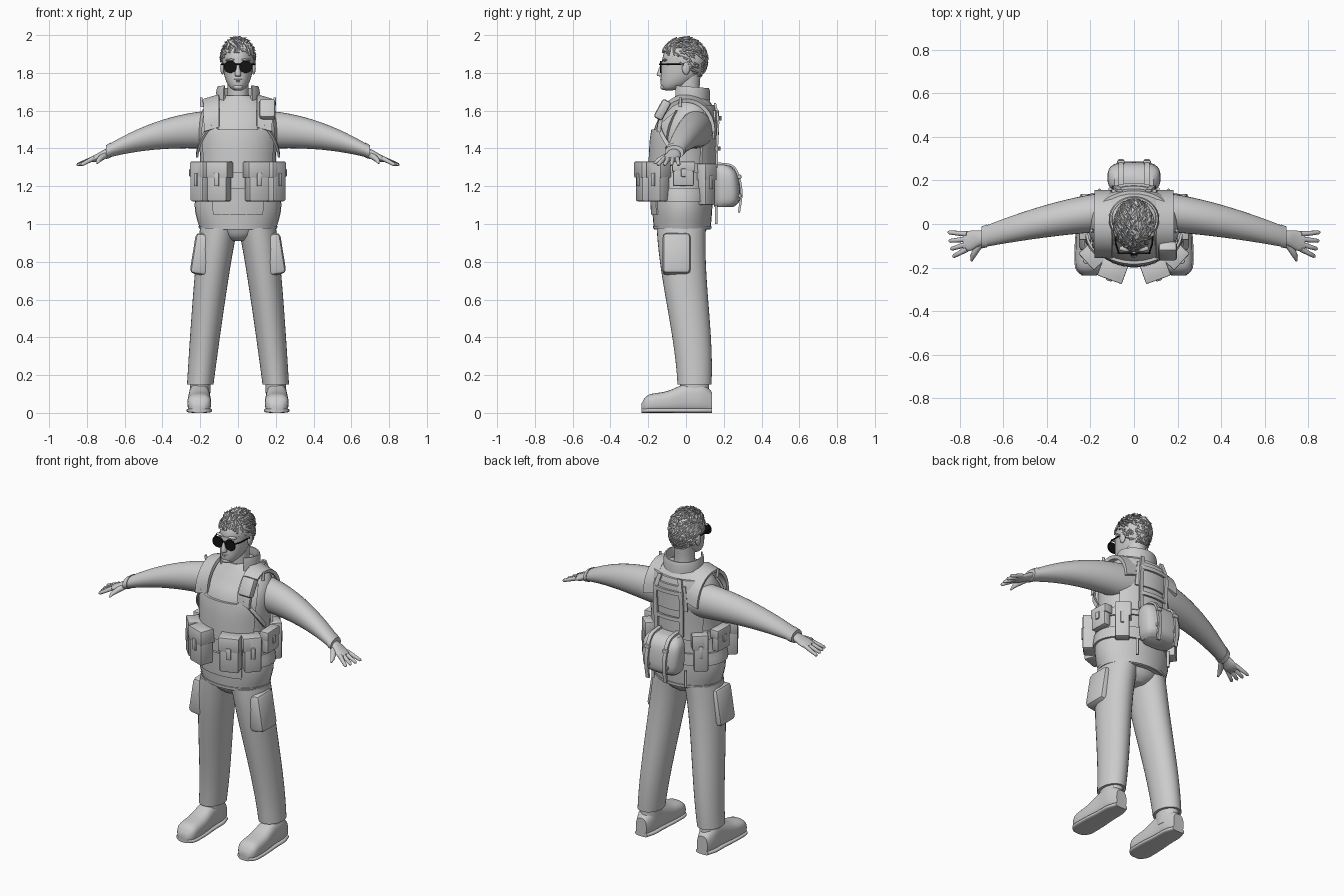
import bpy, bmesh, math, random
from mathutils import Vector, Matrix, noise

random.seed(4)
if "Cube" in bpy.data.objects:
    bpy.data.objects.remove(bpy.data.objects["Cube"])


def material(name, shade):
    colour = (shade, shade, shade, 1)
    made_material = bpy.data.materials.new(name)
    made_material.use_nodes = True
    made_material.diffuse_color = colour
    made_material.node_tree.nodes["Principled BSDF"].inputs["Base Color"].default_value = colour
    return made_material


GREY = material("plain grey", .6)
BLACK = material("lens black", .006)
made = []


def finish(name, bm, mat=GREY):
    bmesh.ops.recalc_face_normals(bm, faces=bm.faces)
    mesh = bpy.data.meshes.new(name)
    bm.to_mesh(mesh)
    bm.free()
    mesh.materials.append(mat)
    ob = bpy.data.objects.new(name, mesh)
    bpy.context.collection.objects.link(ob)
    made.append(ob)


def mix(start, end, t):
    return start + (end - start) * t


def spline(rows, steps=4):
    """Smoothly resample rows of numbers."""
    rows = [Vector(row) for row in rows]
    out, last = [], len(rows) - 1
    for i in range(last):
        a, b, c, d = (rows[min(max(i + k, 0), last)] for k in (-1, 0, 1, 2))
        for step in range(steps):
            t = step / steps
            out.append(b + (c - a) * (t / 2) + (a * 2 - b * 5 + c * 4 - d) * (t * t / 2)
                       + (b * 3 - a - c * 3 + d) * (t ** 3 / 2))
    return out + [rows[-1]]


def stations(rule, steps=14):
    return [rule(i / steps) for i in range(steps + 1)]


def circle(count):
    return [(math.cos(math.tau * i / count), math.sin(math.tau * i / count)) for i in range(count)]


def skin(bm, rings):
    rings = [[bm.verts.new(point) for point in ring] for ring in rings]
    count = len(rings[0])
    for a, b in zip(rings, rings[1:]):
        for i in range(count):
            j = (i + 1) % count
            bm.faces.new((a[i], a[j], b[j], b[i]))
    bm.faces.new(rings[0])
    bm.faces.new(rings[-1])


def loft(name, axis, rows, side=1, power=1, mat=GREY):
    """Rows hold the place on the axis, two centre values and two radii."""
    bm, rings = bmesh.new(), []
    for t, a, b, ra, rb in rows:
        ring = []
        for c, s in circle(32):
            u = a + ra * math.copysign(abs(c) ** power, c)
            v = b + rb * math.copysign(abs(s) ** power, s)
            x, y, z = {"X": (t, u, v), "Y": (u, t, v), "Z": (u, v, t)}[axis]
            ring.append((x * side, y, z))
        rings.append(ring)
    skin(bm, rings)
    finish(name, bm, mat)


def column(name, rows, power=1):
    """Upright central part: height, depth centre, half width, half depth."""
    loft(name, "Z", [(z, 0, y, rx, ry) for z, y, rx, ry in spline(rows)], power=power)


def add_tube(bm, points, radii, sides=10):
    points, rings = [Vector(p) for p in points], []
    for i, (p, radius) in enumerate(zip(points, radii)):
        along = points[min(i + 1, len(points) - 1)] - points[max(i - 1, 0)]
        turn = along.to_track_quat("Z", "Y")
        rings.append([p + turn @ Vector((c, s, 0)) * radius for c, s in circle(sides)])
    skin(bm, rings)


def tube(name, points, radii, mat=GREY):
    bm = bmesh.new()
    add_tube(bm, points, radii)
    finish(name, bm, mat)


def ribbon(name, points, across, width, thick=.012):
    bm, rings, across = bmesh.new(), [], Vector(across).normalized()
    points = spline(points)
    for i, p in enumerate(points):
        along = points[min(i + 1, len(points) - 1)] - points[max(i - 1, 0)]
        w, t = across * width / 2, across.cross(along).normalized() * thick / 2
        rings.append([p + w + t, p - w + t, p - w - t, p + w - t])
    skin(bm, rings)
    finish(name, bm)


def ellipsoid(name, place, radii):
    bm = bmesh.new()
    bmesh.ops.create_uvsphere(bm, u_segments=32, v_segments=20, radius=1)
    bm.transform(Matrix.Translation(place) @ Matrix.Diagonal((*radii, 1)))
    finish(name, bm)


def box(name, placement, size, bevel=.005):
    bm = bmesh.new()
    bmesh.ops.create_cube(bm, size=1)
    bm.transform(Matrix.Diagonal((*size, 1)))
    bmesh.ops.bevel(bm, geom=bm.edges[:], offset=bevel, segments=2, profile=.5, affect="EDGES")
    bm.transform(placement)
    finish(name, bm)


# Jacket body
TORSO = [(.97, -.02, .2, .15), (1.1, -.02, .23, .16), (1.3, -.02, .2, .165), (1.5, -.01, .21, .16),
         (1.6, .02, .19, .13), (1.65, .025, .14, .1), (1.68, .025, .08, .08)]
column("jacket", TORSO)
SAMPLES = spline(TORSO)


def on_torso(degrees, z, off):
    k = next((i for i, row in enumerate(SAMPLES) if i and row[0] >= z), len(SAMPLES) - 1)
    low, high = SAMPLES[k - 1], SAMPLES[k]
    _, y, rx, ry = low.lerp(high, (z - low[0]) / (high[0] - low[0]))
    c, s = math.cos(math.radians(degrees)), math.sin(math.radians(degrees))
    normal = Vector((c / rx, s / ry, 0)).normalized()
    return Vector((rx * c, y + ry * s, z)) + normal * off, normal


def patch(name, middle, spread, low, high, off, rise=0):
    """Panel wrapped on the jacket; its top may rise toward the sides."""
    bm, rings = bmesh.new(), []
    for t in stations(lambda t: t * 2 - 1, max(8, spread // 4)):
        angle = middle + spread * t
        top = high + rise * min(1, max(0, abs(t) * 2 - 1))
        heights = stations(lambda h: mix(low, top, h), 8)
        rings.append([on_torso(angle, z, off)[0] for z in heights]
                     + [on_torso(angle, z, -.01)[0] for z in reversed(heights)])
    skin(bm, rings)
    finish(name, bm)


# Vest panels, belt and hem
FRONT, BACK = -90, 90
patch("vest_front", FRONT, 60, 1.3, 1.5, .014, rise=.1)
patch("vest_back", BACK, 55, 1.3, 1.63, .014)
patch("vest_back_plate", BACK, 30, 1.45, 1.6, .024)
patch("vest_waist", FRONT, 180, 1.27, 1.32, .01)
patch("waist_belt", FRONT, 180, 1.12, 1.19, .012)
patch("hem_panel", FRONT, 35, 1.05, 1.14, .008)
patch("hem_band", FRONT, 180, .975, .99, .004)


def pouch(name, degrees, low, high, width, depth):
    def placed(share, out):
        place, normal = on_torso(degrees, mix(low, high, share), out)
        return Matrix.Translation(place) @ Matrix.Rotation(math.atan2(normal.y, normal.x) - math.pi / 2, 4, "Z")

    height = high - low
    box(name, placed(.5, depth / 2), (width, depth, height), .01)
    box(name + "_flap", placed(.8, depth / 2), (width + .01, depth + .01, height * .4))
    box(name + "_tab", placed(.55, depth), (width / 4, .02, height / 3))


def sleeve(t):
    ease = t ** 1.5
    return (mix(.1, .7, t), mix(.055, -.062, ease), mix(1.5, 1.38, t ** 2.2),
            mix(.09, .046, ease), mix(.102, .032, ease))


def trouser_leg(t):
    return (mix(.98, .15, t), mix(.1, .2, t ** .8), mix(-.025, .045, t * t * (3 - 2 * t)),
            mix(.1, .07, t), mix(.13, .09, t))


# Boot outline: place along the foot, half width, height
BOOT = [(-.235, .03, .05), (-.2, .06, .095), (-.1, .062, .115), (0, .055, .155), (.08, .053, .16), (.138, .035, .11)]

for side, label in ((1, "left_"), (-1, "right_")):
    def at(x, y, z):
        return Vector((x * side, y, z))

    # Belt pouches, with angles counted from the front
    for part, angle, low, high, width, depth in (("front_pouch", 24, 1.12, 1.33, .11, .085),
                                                 ("hip_pouch", 53, 1.12, 1.33, .095, .075),
                                                 ("side_pouch", 92, 1.2, 1.33, .11, .045),
                                                 ("rear_pouch", 132, 1.1, 1.32, .08, .055)):
        pouch(label + part, FRONT + angle * side, low, high, width, depth)

    # Vest straps
    ribbon(label + "shoulder_strap", stations(lambda t: at(.14, -.145 * math.cos(math.pi * t),
                                                           1.5 + .165 * math.sin(math.pi * t)), 8),
           at(1, 0, -.3), .085, .02)
    ribbon(label + "chest_strap", stations(lambda t: on_torso(FRONT + side * mix(38, 80, t), mix(1.53, 1.36, t),
                                                              .02)[0], 4), (0, 3, 4), .022)
    ribbon(label + "back_strap", stations(lambda t: on_torso(BACK - 22 * side, mix(1.64, 1.3, t), .03)[0], 4),
           (1, 0, 0), .025)
    tube(label + "strap_end", [at(.11, .16, 1.1), at(.11, .16, 1)], [.008, .008])
    tube(label + "strap_button", [at(.19, -.03, 1.62), at(.195, -.03, 1.67)], [.01, .007])

    # Sleeve and hand
    loft(label + "sleeve", "X", stations(sleeve), side)
    loft(label + "cuff", "X", [(x, y, z, ry + .004, rz + .004) for x, y, z, ry, rz in stations(sleeve, 24)[-2:]], side)
    loft(label + "palm", "X", spline([(.66, -.058, 1.39, .028, .022), (.71, -.066, 1.37, .036, .023),
                                      (.75, -.077, 1.35, .046, .02), (.785, -.08, 1.34, .042, .012)]), side)
    for i, finger in enumerate(("little", "ring", "middle", "index")):
        fan, length = math.radians(5 - 11 * i), .09 - .005 * i
        base = at(.765, -.046 - .023 * i, 1.348)
        tip = base + at(length * math.cos(fan), length * math.sin(fan), -.036)
        tube(label + finger + "_finger", [base, base.lerp(tip, .5), base.lerp(tip, .92), tip],
             [.013, .011, .009, .003])
    tube(label + "thumb", [at(.7, -.085, 1.365), at(.725, -.12, 1.35), at(.74, -.15, 1.335), at(.745, -.17, 1.32)],
         [.016, .016, .012, .004])

    # Trouser leg, cargo pocket and boot
    loft(label + "trouser_leg", "Z", stations(trouser_leg), side)
    box(label + "cargo_pocket", Matrix.Translation(at(.19, -.05, .84)) @ Matrix.Rotation(-.16 * side, 4, "Y"),
        (.1, .15, .22), .025)
    foot = spline(BOOT)
    loft(label + "boot", "Y", [(y, .205, h / 2, w, h / 2) for y, w, h in foot], side, .75)
    loft(label + "boot_sole", "Y", [(y, .205, .0125, w + .005, .0125) for y, w, h in foot], side, .6)
    loft(label + "boot_shaft", "Z", [(.07, .2, .045, .052, .08), (.2, .2, .045, .056, .075)], side)

# Seat of the trousers, shoulder pouch and back bag
column("trouser_seat", [(.91, -.02, .05, .08), (.94, -.02, .12, .115), (1, -.02, .195, .14)])
box("shoulder_pouch", Matrix.Translation((.155, -.125, 1.605)) @ Matrix.Rotation(-.5, 4, "X"), (.085, .05, .11), .014)
column("back_bag", [(1.09, .2, .09, .05), (1.13, .215, .115, .07), (1.26, .21, .12, .065), (1.31, .19, .09, .04)], .65)
for x in (-.06, .06):
    ribbon("bag_strap", [(x, .16, 1.32), (x, .255, 1.3), (x, .293, 1.18), (x, .28, 1.06)], (1, 0, 0), .022)
    for z in (1.25, 1.15):
        box("bag_buckle", Matrix.Translation((x, .284, z)), (.034, .018, .022))
for z in (1.4, 1.56):
    ribbon("back_cross_strap", stations(lambda t: on_torso(mix(65, 115, t), z, .03)[0], 4), (0, 0, 1), .022)

# Neck and collars
column("neck", [(1.6, .02, .065, .062), (1.7, .012, .056, .06), (1.79, .015, .056, .062)])
column("inner_collar", [(1.57, -.01, .105, .115), (1.62, .005, .09, .09), (1.675, .014, .062, .066)])
bm, rings = bmesh.new(), []
for angle in stations(lambda t: math.radians(mix(-48, 228, t)), 32):
    drop = .008 * (1 + math.sin(angle))
    rings.append([(r * math.cos(angle), .022 + (r - .01) * math.sin(angle), z) for r, z in
                  ((.112, 1.62), (.116, 1.7), (.11, 1.735 - drop), (.102, 1.735 - drop), (.1, 1.64))])
skin(bm, rings)
finish("outer_collar", bm)

# Head and face
CROWN = Vector((0, -.01, 1.865))
ellipsoid("cranium", CROWN, (.082, .115, .108))
column("jaw", [(1.708, -.09, .02, .022), (1.72, -.076, .04, .052), (1.75, -.05, .06, .085),
               (1.8, -.025, .075, .107), (1.87, -.014, .08, .114)])
column("nose", [(1.782, -.128, .012, .012), (1.79, -.134, .017, .021), (1.845, -.122, .009, .013)])
ellipsoid("upper_lip", (0, -.127, 1.764), (.024, .01, .005))
ellipsoid("lower_lip", (0, -.126, 1.755), (.02, .01, .005))
ellipsoid("chin", (0, -.118, 1.725), (.026, .018, .015))
for side, label in ((1, "left_"), (-1, "right_")):
    ellipsoid(label + "ear", (.082 * side, 0, 1.825), (.012, .021, .034))
    ellipsoid(label + "brow", (.036 * side, -.112, 1.868), (.032, .014, .007))
    loft(label + "sunglass_lens", "Y", [(y, .041, 1.832, .034, .032) for y in (-.138, -.13)], side, .9, BLACK)
    tube(label + "sunglass_arm", [(.07 * side, -.132, 1.845), (.084 * side, -.09, 1.845), (.086 * side, 0, 1.845)],
         [.004] * 3, BLACK)
tube("sunglass_bridge", [(-.015, -.14, 1.845), (.015, -.14, 1.845)], [.004] * 2, BLACK)

# Hair: a rough cap with swept tufts
HAIR = Vector((.088, .12, .115))


def has_hair(p):
    return p.z > 1.785 + .72 * max(0, .06 - p.y)


bm = bmesh.new()
bmesh.ops.create_uvsphere(bm, u_segments=56, v_segments=36, radius=1)
for v in bm.verts:
    v.co = CROWN + v.co * HAIR * (1 + .03 * noise.noise(v.co * 9))
bmesh.ops.delete(bm, geom=[v for v in bm.verts if not has_hair(v.co)], context="VERTS")
finish("hair_cap", bm)
bm = bmesh.new()
for _ in range(520):
    out = Vector([random.gauss(0, 1) for axis in "xyz"]).normalized()
    root, top = CROWN + out * HAIR, max(0, out.z)
    if not has_hair(root):
        continue
    flow = Vector((random.uniform(-.7, .7), .7, -.6 * (1 - top)))
    if out.y < -.4:
        flow = Vector((random.uniform(-.9, .5), .1, .7))
    flow = (flow - out * flow.dot(out)).normalized() * (.02 + .025 * top)
    path = [root - flow * .4, root + out * .005 + flow * .2, root + out * (.004 + .006 * top) + flow]
    for p in path:
        p.z = min(p.z, 1.994)
    add_tube(bm, path, [.005, .004 + .004 * top, .001], 5)
finish("hair_tufts", bm)

# Smooth shading with sharp edges kept
bpy.ops.object.select_all(action="DESELECT")
for ob in made:
    ob.select_set(True)
bpy.context.view_layer.objects.active = made[0]
bpy.ops.object.shade_smooth_by_angle(angle=math.radians(40))
